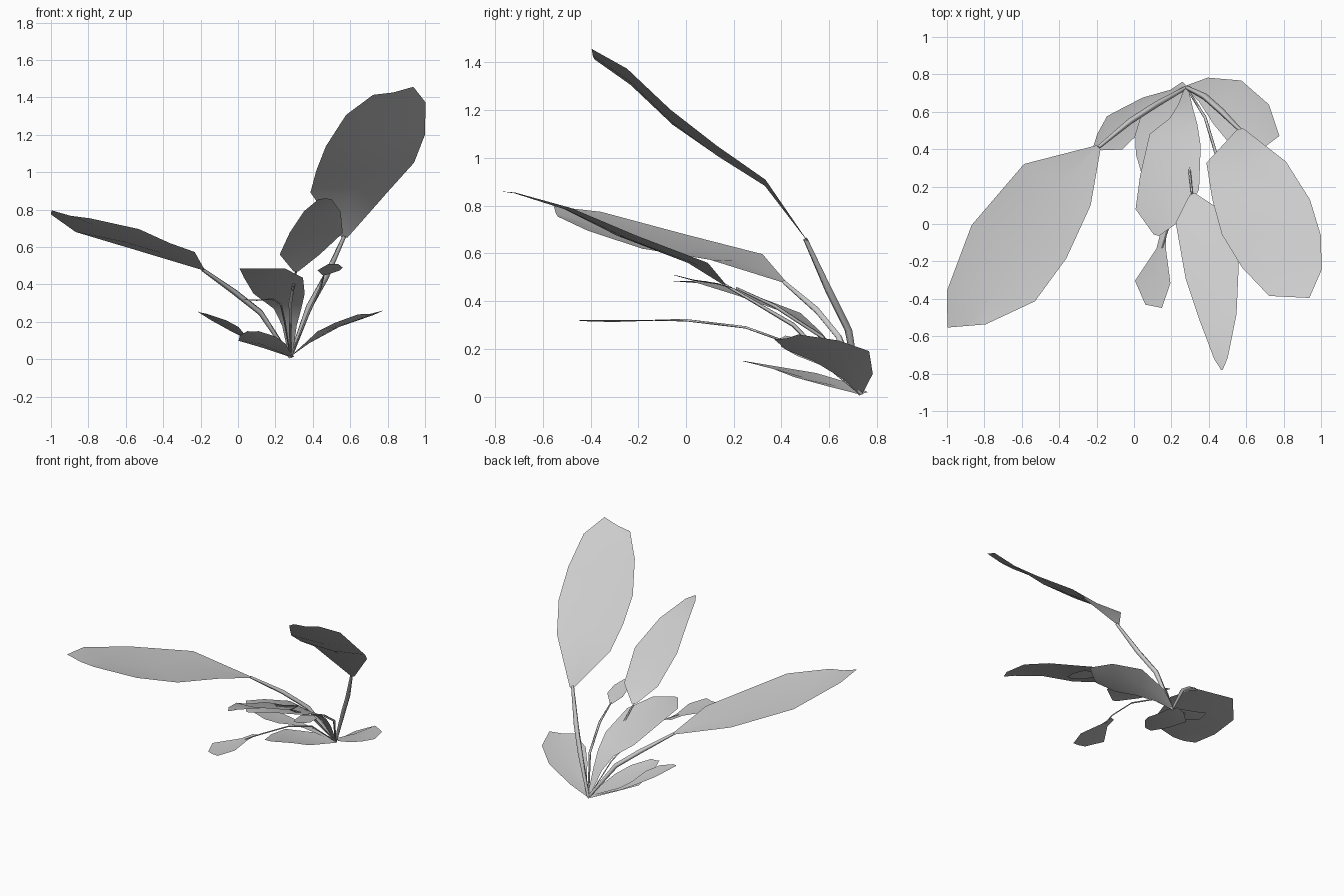
import bpy
from mathutils import Vector

ROOT = (0.28, 0.73, 0.01)


def leaf(name, side0, side1, stations):
    """Blade with three columns: left edge, midrib, right edge.
    stations: (x, y, z, half width); the side direction turns from side0 to side1."""
    a, b = Vector(side0).normalized(), Vector(side1).normalized()
    n = len(stations)
    verts, faces = [], []
    for i, (x, y, z, w) in enumerate(stations):
        c = Vector((x, y, z))
        s = a.lerp(b, i / (n - 1)).normalized() * w
        verts += [c - s, c - Vector((0, 0, 0.08 * w)), c + s]
    for i in range(n - 1):
        k = 3 * i
        faces += [(k, k + 1, k + 4, k + 3), (k + 1, k + 2, k + 5, k + 4)]
    mesh = bpy.data.meshes.new(name)
    mesh.from_pydata(verts, [], faces)
    mesh.shade_smooth()
    ob = bpy.data.objects.new(name, mesh)
    bpy.context.collection.objects.link(ob)


def stem(name, thick, points):
    """Thin four-sided stalk from the root, tapering towards the blade."""
    pts = [ROOT] + points
    cu = bpy.data.curves.new(name, 'CURVE')
    cu.dimensions = '3D'
    cu.bevel_depth = thick
    cu.bevel_resolution = 0
    sp = cu.splines.new('POLY')
    sp.points.add(len(pts) - 1)
    for i, (p, q) in enumerate(zip(sp.points, pts)):
        p.co = (*q, 1)
        p.radius = 0.6 if i in (0, len(pts) - 1) else 1
    bpy.context.collection.objects.link(bpy.data.objects.new(name, cu))


# Tall leaf, right
stem("tall_stem", 0.018, [(0.38, 0.68, 0.28), (0.47, 0.60, 0.44), (0.57, 0.50, 0.66)])
leaf("tall_leaf", (1, 0.03, 0), (1, -0.05, 0.2), [
    (0.57, 0.51, 0.65, 0.015), (0.60, 0.33, 0.90, 0.213), (0.68, 0.13, 1.03, 0.262),
    (0.735, -0.06, 1.17, 0.267), (0.79, -0.24, 1.34, 0.215), (0.83, -0.39, 1.435, 0.11)])

# Long leaf, left
stem("long_stem", 0.016, [(0.12, 0.64, 0.25), (-0.02, 0.55, 0.36), (-0.19, 0.41, 0.48)])
leaf("long_leaf", (0.16, -0.15, 0), (0.24, 0.02, -0.05), [
    (-0.19, 0.41, 0.48, 0.015), (-0.41, 0.21, 0.585, 0.21), (-0.615, -0.095, 0.65, 0.27),
    (-0.765, -0.385, 0.735, 0.24), (-0.895, -0.545, 0.775, 0.105)])

# Front leaf
stem("front_stem", 0.009, [(0.28, 0.45, 0.30), (0.31, 0.16, 0.47)])
leaf("front_leaf", (0.2, 0.1, 0), (1, 0, 0), [
    (0.31, 0.16, 0.47, 0.015), (0.33, 0.05, 0.56, 0.115), (0.418, -0.25, 0.675, 0.148),
    (0.45, -0.50, 0.79, 0.10), (0.465, -0.72, 0.855, 0.036), (0.47, -0.78, 0.86, 0.004)])

# Middle leaf, rising straight from the root
leaf("middle_leaf", (1, -0.2, 0), (1, -0.25, 0), [
    (0.28, 0.72, 0.03, 0.012), (0.275, 0.63, 0.18, 0.04), (0.265, 0.55, 0.27, 0.075),
    (0.22, 0.45, 0.35, 0.14), (0.19, 0.22, 0.435, 0.162), (0.13, 0.05, 0.485, 0.125),
    (0.12, -0.06, 0.485, 0.015)])

# Small leaf behind the tall one
stem("small_stem", 0.008, [(0.38, 0.57, 0.25), (0.44, 0.37, 0.38), (0.46, 0.21, 0.455)])
leaf("small_leaf", (1, 0.1, 0), (1, 0, 0), [
    (0.46, 0.21, 0.45, 0.01), (0.485, 0.13, 0.475, 0.06), (0.505, 0.03, 0.49, 0.055),
    (0.51, -0.05, 0.51, 0.025)])

# Small flat leaf on a thin stalk
stem("flat_stem", 0.005, [(0.25, 0.50, 0.20), (0.23, 0.25, 0.29), (0.19, 0.0, 0.32),
                          (0.15, -0.13, 0.32)])
leaf("flat_leaf", (1, 0.2, 0), (1, -0.2, 0), [
    (0.16, -0.03, 0.32, 0.015), (0.145, -0.13, 0.32, 0.025), (0.10, -0.31, 0.32, 0.095),
    (0.105, -0.44, 0.32, 0.045)])

# Low leaf, right and back
leaf("low_right_leaf", (0.05, 0.25, 0.04), (0.2, 0.15, 0.03), [
    (0.28, 0.73, 0.015, 0.012), (0.37, 0.72, 0.085, 0.068), (0.50, 0.65, 0.17, 0.14),
    (0.62, 0.53, 0.215, 0.15), (0.71, 0.42, 0.25, 0.085)])

# Low leaf, left
leaf("low_left_leaf", (0.12, -0.16, -0.03), (0.16, -0.08, -0.04), [
    (0.28, 0.73, 0.015, 0.012), (0.07, 0.655, 0.10, 0.03), (0.0, 0.60, 0.14, 0.05),
    (-0.07, 0.52, 0.19, 0.095), (-0.13, 0.44, 0.225, 0.08), (-0.195, 0.405, 0.25, 0.025)])

# Lowest leaf near the ground
leaf("ground_leaf", (0.12, -0.12, -0.02), (0.2, 0.02, 0), [
    (0.28, 0.74, 0.015, 0.03), (0.21, 0.64, 0.05, 0.08), (0.13, 0.50, 0.09, 0.135),
    (0.105, 0.36, 0.125, 0.095), (0.08, 0.24, 0.15, 0.03)])
